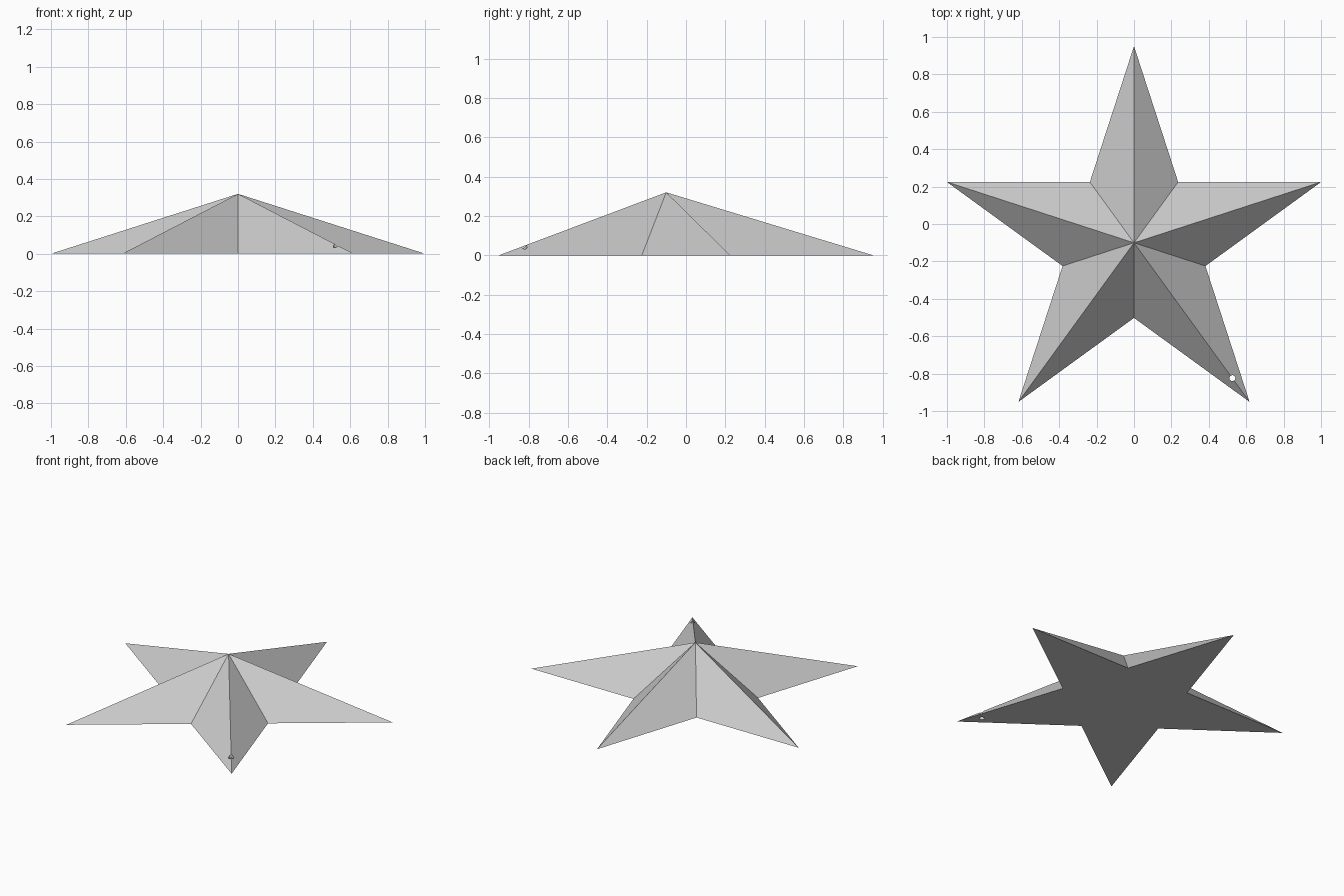
import bpy
import bmesh
from math import cos, sin, pi

cube = bpy.data.objects.get("Cube")
if cube:
    bpy.data.objects.remove(cube, do_unlink=True)

OUTER, INNER, HEIGHT, CENTRE_Y = 1.0515, 0.4016, 0.32, -0.1005
HOLE_X, HOLE_Y, HOLE_RADIUS = 0.526, -0.824, 0.016

grey = bpy.data.materials.new("light grey")
grey.use_nodes = True
colour = (0.6, 0.6, 0.6, 1)
grey.diffuse_color = colour
shader = next(n for n in grey.node_tree.nodes if n.type == 'BSDF_PRINCIPLED')
shader.inputs["Base Color"].default_value = colour

# Faceted star: flat base rising to a central peak
bm = bmesh.new()
rim = []
for i in range(10):
    radius = INNER if i % 2 else OUTER
    angle = pi / 2 + i * pi / 5
    rim.append(bm.verts.new((radius * cos(angle), CENTRE_Y + radius * sin(angle), 0)))
peak = bm.verts.new((0, CENTRE_Y, HEIGHT))
for i in range(10):
    bm.faces.new((rim[i], rim[(i + 1) % 10], peak))
bm.faces.new(list(reversed(rim)))
mesh = bpy.data.meshes.new("star")
bm.to_mesh(mesh)
bm.free()
mesh.materials.append(grey)
star = bpy.data.objects.new("star", mesh)
bpy.context.collection.objects.link(star)

# Hanging hole through one tip
bpy.ops.mesh.primitive_cylinder_add(vertices=16, radius=HOLE_RADIUS, depth=1,
                                    location=(HOLE_X, HOLE_Y, 0))
cutter = bpy.context.object
cutter.name = "hole_cutter"
cutter.hide_render = True
cutter.data.materials.append(grey)
cut = star.modifiers.new("hanging hole", 'BOOLEAN')
cut.operation = 'DIFFERENCE'
cut.solver = 'EXACT'
cut.object = cutter

# Make the cut permanent and drop the cutter
bpy.ops.object.select_all(action='DESELECT')
star.select_set(True)
bpy.context.view_layer.objects.active = star
bpy.ops.object.modifier_apply(modifier=cut.name)
bpy.data.objects.remove(cutter, do_unlink=True)
